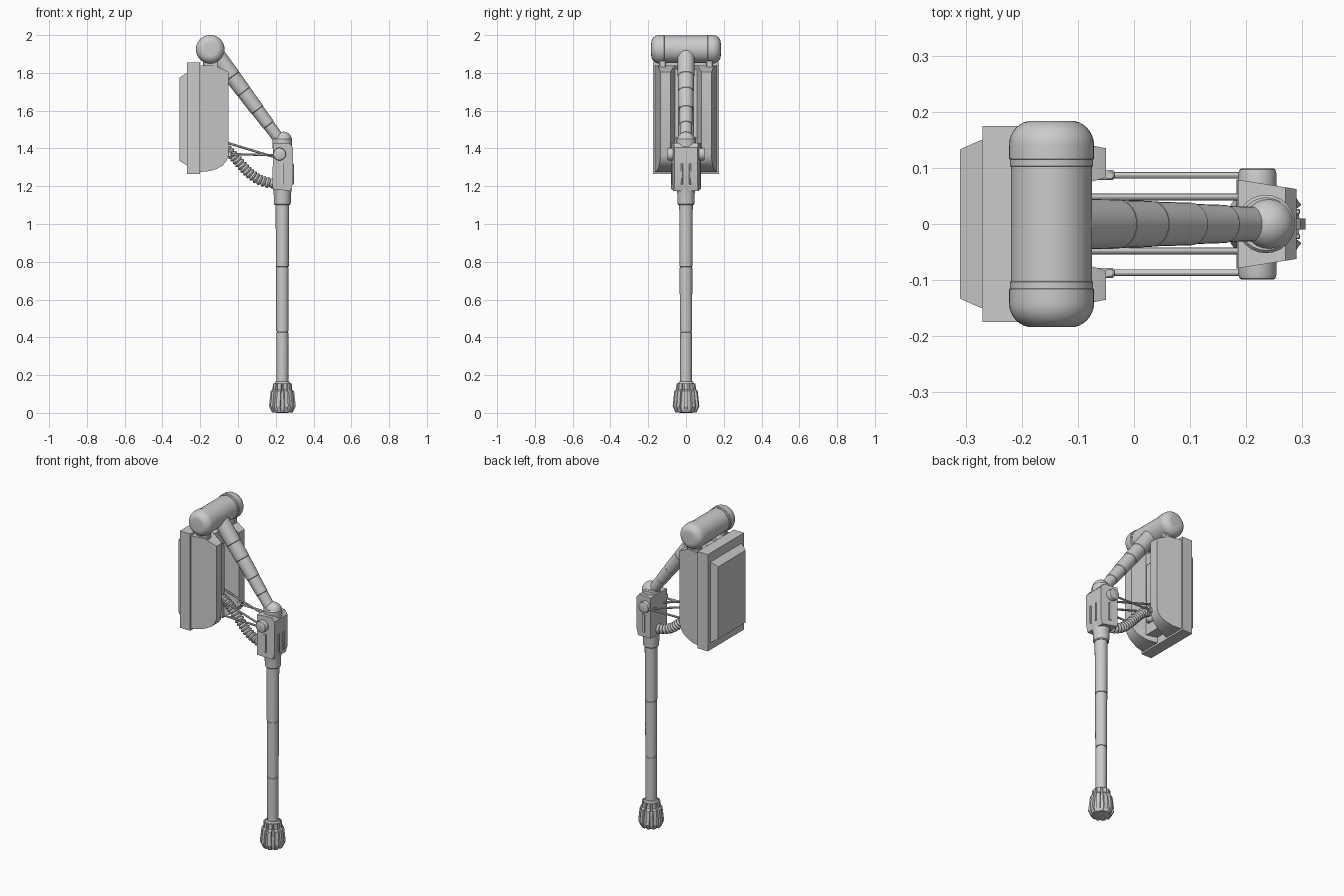
import bpy, bmesh, math
from mathutils import Vector

if "Cube" in bpy.data.objects:
    bpy.data.objects.remove(bpy.data.objects["Cube"])

mat = bpy.data.materials.new("plain grey")
mat.diffuse_color = (0.6, 0.6, 0.6, 1)
mat.use_nodes = True
mat.node_tree.nodes["Principled BSDF"].inputs["Base Color"].default_value = mat.diffuse_color


def finish(name, bm):
    bmesh.ops.recalc_face_normals(bm, faces=bm.faces)
    me = bpy.data.meshes.new(name)
    bm.to_mesh(me)
    bm.free()
    me.materials.append(mat)
    ob = bpy.data.objects.new(name, me)
    bpy.context.collection.objects.link(ob)
    return ob


def loft(name, rings):
    """Skin between rings with equal vertex counts and cap both ends."""
    bm = bmesh.new()
    vs = [[bm.verts.new(p) for p in r] for r in rings]
    n = len(rings[0])
    for a, b in zip(vs, vs[1:]):
        for i in range(n):
            j = (i + 1) % n
            bm.faces.new((a[i], a[j], b[j], b[i]))
    bm.faces.new(vs[0])
    bm.faces.new(vs[-1])
    return finish(name, bm)


def ring(p, d, r, segs):
    q = Vector(d).to_track_quat('Z', 'Y')
    return [Vector(p) + q @ Vector((r * math.cos(a), r * math.sin(a), 0))
            for a in (2 * math.pi * i / segs for i in range(segs))]


def turned(name, origin, d, profile, segs=24):
    """Turned part: profile is (distance along d, radius)."""
    o, d = Vector(origin), Vector(d).normalized()
    return loft(name, [ring(o + d * t, d, max(r, 0.0005), segs) for t, r in profile])


def rod(name, a, b, r, segs=12):
    d = Vector(b) - Vector(a)
    return turned(name, a, d, [(0, r), (d.length, r)], segs)


def rect_x(x, hy, z0, z1):
    return [(x, -hy, z0), (x, hy, z0), (x, hy, z1), (x, -hy, z1)]


def box(name, lo, hi, bevel=0.0):
    ob = loft(name, [[(x, lo[1], lo[2]), (x, hi[1], lo[2]), (x, hi[1], hi[2]), (x, lo[1], hi[2])]
                     for x in (lo[0], hi[0])])
    if bevel:
        m = ob.modifiers.new("bevel", 'BEVEL')
        m.width = bevel
        m.segments = 1
    return ob


# lamp head: backing slab and raised bevelled front panel
box("head_slab", (-0.27, -0.175, 1.265), (-0.2, 0.175, 1.855))
loft("front_panel", [rect_x(-0.265, 0.15, 1.31, 1.80), rect_x(-0.272, 0.15, 1.31, 1.80),
                     rect_x(-0.31, 0.133, 1.335, 1.775)])
box("recess_floor", (-0.205, -0.08, 1.31), (-0.135, 0.08, 1.82))
box("recess_plate", (-0.14, -0.04, 1.37), (-0.115, 0.04, 1.74), 0.008)

# curved side pods behind the slab
pod = [(-0.205, 1.84), (-0.12, 1.838), (-0.05, 1.805), (-0.05, 1.365), (-0.06, 1.335),
       (-0.08, 1.31), (-0.11, 1.293), (-0.15, 1.28), (-0.205, 1.275)]
for s, tag in ((-1, "near"), (1, "far")):
    loft("side_pod_" + tag, [
        [(x, s * (0.135 - 0.2 * (x + 0.05)), z) for x, z in pod],
        [(x, s * (0.083 + 0.3 * (x + 0.05)), z) for x, z in pod]])

# top drum with rounded end caps and hanging brackets
c = (-0.147, 0, 1.925)
turned("drum_middle", c, (0, 1, 0), [(-0.12, 0.072), (0.12, 0.072)], 32)
cap = [(0.1, 0.06), (0.103, 0.074), (0.115, 0.074), (0.116, 0.076)]
cap += [(0.14 + 0.044 * math.sin(a), 0.034 + 0.042 * math.cos(a))
        for a in (math.pi / 2 * i / 8 for i in range(9))]
for s, tag in ((-1, "near"), (1, "far")):
    turned("drum_cap_" + tag, c, (0, s, 0), cap, 32)
    box("hang_bracket_" + tag, (-0.185, s * 0.125 - 0.018, 1.80),
        (-0.105, s * 0.125 + 0.018, 1.875), 0.005)

# sloping telescopic arm
top, low = Vector((-0.13, 0, 1.916)), Vector((0.245, 0, 1.413))
steps, L = [], (low - top).length
cuts = [0, 0.17, 0.27, 0.39, 0.49, L]
for i, r in enumerate((0.046, 0.043, 0.040, 0.036, 0.032)):
    steps += [(cuts[i], r), (cuts[i + 1] - 0.003, r - 0.002), (cuts[i + 1], r - 0.006)]
turned("sloping_arm", top, low - top, steps)

# elbow ball on its collar
turned("elbow_ball", (0.24, 0, 1.443), (0, 0, 1),
       [(0.046 * math.sin(a), 0.046 * math.cos(a))
        for a in (-math.pi / 2 + math.pi * i / 12 for i in range(13))])
turned("elbow_collar", (0.235, 0, 1.40), (0, 0, 1), [(0, 0.052), (0.05, 0.052), (0.056, 0.047)])

# elbow housing, narrowing towards the back
house = [(0.185, 1.43), (0.27, 1.43), (0.29, 1.405), (0.29, 1.215), (0.278, 1.175),
         (0.183, 1.185)]
loft("elbow_housing", [[(x, s * (0.079 - 0.16 * (x - 0.185)), z) for x, z in house]
                       for s in (-1, 1)])
for y in (-0.022, 0.022):
    box("housing_rib", (0.28, y - 0.005, 1.21), (0.296, y + 0.005, 1.32), 0.002)
for s, tag in ((-1, "near"), (1, "far")):
    turned("pivot_bolt_" + tag, (0.22, s * 0.06, 1.37), (0, s, 0),
           [(0, 0.034), (0.03, 0.034), (0.037, 0.032), (0.039, 0.028)], 16)
    box("side_fin_" + tag, (0.225, s * 0.072 - 0.006, 1.21), (0.24, s * 0.072 + 0.006, 1.32))
    # control rods and their lugs
    rod("outer_rod_" + tag, (-0.06, s * 0.087, 1.37), (0.2, s * 0.087, 1.365), 0.006)
    rod("inner_rod_" + tag, (-0.14, s * 0.048, 1.455), (0.2, s * 0.048, 1.352), 0.006)
    box("rod_lug_" + tag, (-0.07, s * 0.087 - 0.009, 1.355), (-0.035, s * 0.087 + 0.009, 1.385), 0.003)

# ribbed hose along a bezier path
p0, p1, p2, p3 = (Vector(p) for p in ((-0.13, 0, 1.43), (0, 0, 1.40), (0.02, 0, 1.225), (0.195, 0, 1.215)))
rings, N = [], 20 * 4
for i in range(N + 1):
    t = i / N
    u = 1 - t
    p = p0 * u**3 + p1 * 3 * u * u * t + p2 * 3 * u * t * t + p3 * t**3
    d = (p1 - p0) * u * u + (p2 - p1) * 2 * u * t + (p3 - p2) * t * t
    rings.append(ring(p, d, (0.02, 0.027, 0.029, 0.027)[i % 4], 16))
loft("ribbed_hose", rings)

# straight pole with two seams and upper collar
X = 0.235
pole = [(0.14, 0.031)]
for z, r in ((0.43, 0.032), (0.77, 0.0335)):
    pole += [(z - 0.004, r), (z - 0.003, r - 0.003), (z + 0.003, r - 0.003), (z + 0.004, r + 0.0005)]
pole += [(1.12, 0.036)]
turned("pole", (X, 0, 0), (0, 0, 1), pole)
turned("pole_collar", (X, 0, 0), (0, 0, 1),
       [(1.1, 0.040), (1.105, 0.044), (1.16, 0.046), (1.19, 0.05)])

# ribbed foot
turned("foot_core", (X, 0, 0), (0, 0, 1),
       [(0.0, 0.03), (0.005, 0.052), (0.03, 0.061), (0.115, 0.050), (0.12, 0.043),
        (0.155, 0.043), (0.165, 0.036)])
for i in range(10):
    a = 2 * math.pi * i / 10
    rib = [(0.025, 0.004), (0.055, 0.002), (0.071, 0.035), (0.062, 0.115), (0.052, 0.125),
           (0.050, 0.155), (0.025, 0.16)]
    loft("foot_rib", [[(X + r * math.cos(a) - w * math.sin(a), r * math.sin(a) + w * math.cos(a), z)
                       for r, z in rib] for w in (-0.01, 0.01)])

# smooth shading with sharp edges kept
for ob in bpy.data.objects:
    ob.select_set(True)
bpy.context.view_layer.objects.active = bpy.data.objects["pole"]
bpy.ops.object.shade_smooth_by_angle(angle=math.radians(30))
